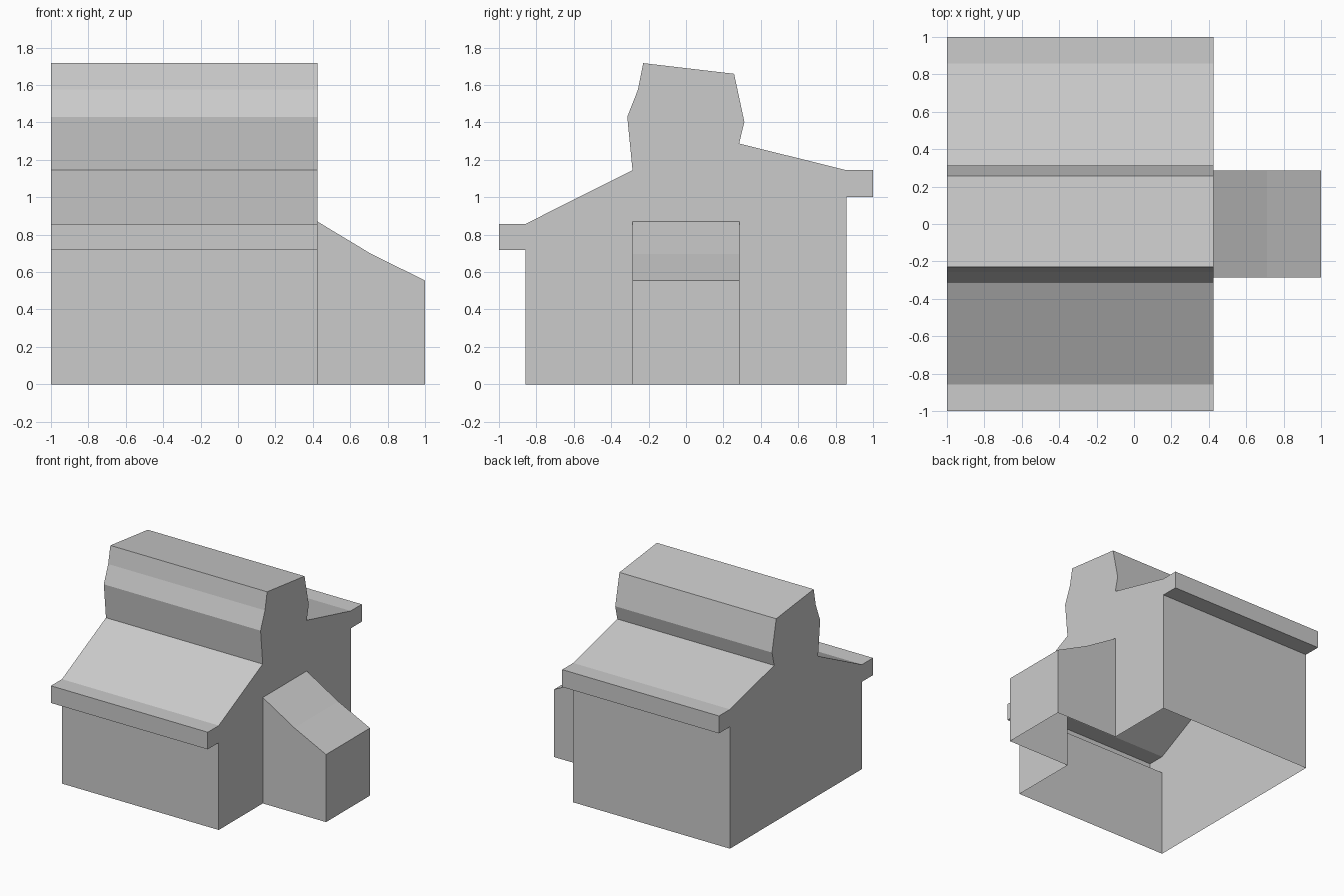
import bpy, bmesh

if "Cube" in bpy.data.objects:
    bpy.data.objects.remove(bpy.data.objects["Cube"])


def shell(name, outline, lo, hi, place, skip=(), hi_notch=()):
    """Extrude an outline from lo to hi; skip lists the open sides.
    hi_notch adds corners to the hi cap, cutting an opening from its foot."""
    bm = bmesh.new()
    a = [bm.verts.new(place(u, v, lo)) for u, v in outline]
    b = [bm.verts.new(place(u, v, hi)) for u, v in outline]
    n = len(outline)
    for i in range(n):
        if i not in skip:
            j = (i + 1) % n
            bm.faces.new((a[i], a[j], b[j], b[i]))
    bm.faces.new(a)
    bm.faces.new(b + [bm.verts.new(place(u, v, hi)) for u, v in hi_notch])
    bmesh.ops.recalc_face_normals(bm, faces=bm.faces)
    mesh = bpy.data.meshes.new(name)
    bm.to_mesh(mesh)
    bm.free()
    obj = bpy.data.objects.new(name, mesh)
    bpy.context.collection.objects.link(obj)
    return obj


wall_x = 0.425    # right gable wall
annex_y = 0.285   # half width of the annex
annex_z = 0.87    # height where the annex meets the wall

# Main house: gable outline (y, z) from front foot over the roof to back foot
house = [(-0.857, 0), (-0.857, 0.717), (-1, 0.717), (-1, 0.858), (-0.857, 0.858),
         (-0.286, 1.145), (-0.314, 1.43), (-0.257, 1.575), (-0.229, 1.717),
         (0.257, 1.66), (0.312, 1.403), (0.284, 1.287), (0.857, 1.145),
         (1, 1.145), (1, 1.002), (0.857, 1.002), (0.857, 0)]
doorway = [(annex_y, 0), (annex_y, annex_z), (-annex_y, annex_z), (-annex_y, 0)]
shell("house_body", house, -1, wall_x, lambda u, v, w: (w, u, v),
      skip=(len(house) - 1,), hi_notch=doorway)

# Side annex: lean-to outline (x, z), open towards the house and below
annex = [(wall_x, 0), (wall_x, annex_z), (0.712, 0.697), (1, 0.555), (1, 0)]
shell("side_annex", annex, -annex_y, annex_y, lambda u, v, w: (u, w, v),
      skip=(0, len(annex) - 1))
